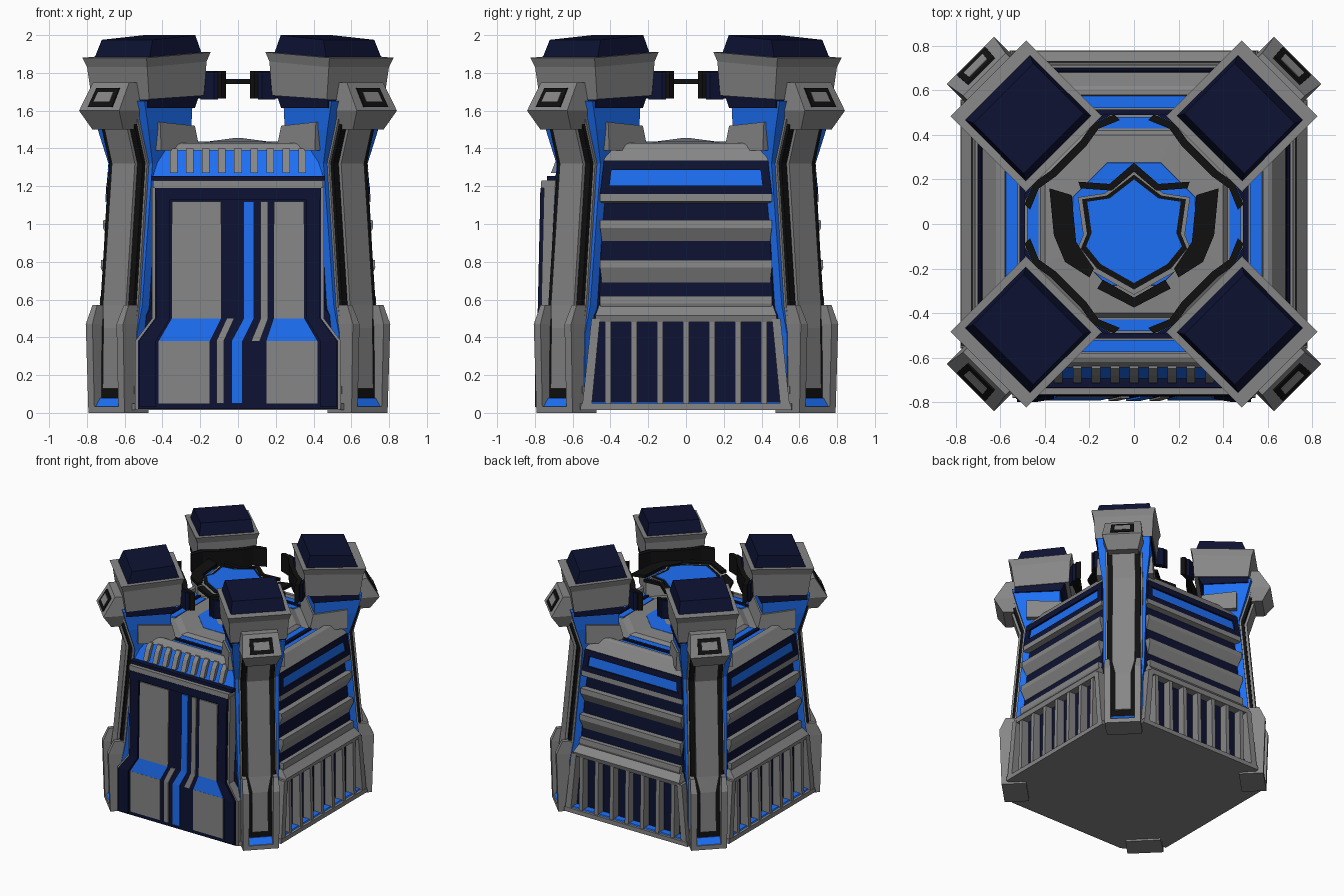
import bpy, bmesh
from math import radians
from mathutils import Matrix

def mat(name, c):
    m = bpy.data.materials.new(name)
    m.diffuse_color = (*c, 1)
    return m

NAVY = mat("navy", (0.004, 0.006, 0.032))
BLUE = mat("blue", (0.012, 0.16, 0.92))
BLACK = mat("black", (0.005, 0.005, 0.005))
GREY = mat("grey", (0.24, 0.24, 0.24))

def rings(name, secs, col, ang=0):
    """Skin a stack of equal-length closed rings, capped, turned about z."""
    bm = bmesh.new()
    vs = [[bm.verts.new(p) for p in s] for s in secs]
    n = len(secs[0])
    for a, b in zip(vs, vs[1:]):
        for i in range(n):
            j = (i + 1) % n
            bm.faces.new((a[i], a[j], b[j], b[i]))
    bm.faces.new(vs[0])
    bm.faces.new(vs[-1])
    bmesh.ops.recalc_face_normals(bm, faces=bm.faces)
    bm.transform(Matrix.Rotation(radians(ang), 4, 'Z'))
    me = bpy.data.meshes.new(name)
    bm.to_mesh(me)
    bm.free()
    me.materials.append(col)
    ob = bpy.data.objects.new(name, me)
    bpy.context.collection.objects.link(ob)

def loft(name, rows, col=GREY, ang=0):
    """rows: (z or (z_out, z_in), x0, x1, out, in); 'out' points to -y."""
    secs = []
    for z, x0, x1, o, i in rows:
        zo, zi = z if isinstance(z, tuple) else (z, z)
        secs.append([(x0, -o, zo), (x1, -o, zo), (x1, -i, zi), (x0, -i, zi)])
    rings(name, secs, col, ang)

def sym(name, rows, col=GREY, ang=0):
    """rows: (z, half width, out, in)"""
    loft(name, [(z, -w, w, o, i) for z, w, o, i in rows], col, ang)

def octa(name, rows, col=GREY):
    """rows: (z, half size, half length of flat side)"""
    rings(name, [[(w, -h, z), (h, -w, z), (h, w, z), (w, h, z),
                  (-w, h, z), (-h, w, z), (-h, -w, z), (-w, -h, z)] for z, h, w in rows], col)

def prism(name, pts, z0, z1, col=GREY, ang=0):
    rings(name, [[(x, y, z) for x, y in pts] for z in (z0, z1)], col, ang)

def lerp(z, table):
    for (a, p), (b, q) in zip(table, table[1:]):
        if z <= b:
            return p + (q - p) * (z - a) / (b - a)
    return table[-1][1]

# core body and roof
octa("base_plate", [(0.015, 0.775, 0.54), (0.05, 0.775, 0.54)])
octa("core_body", [(0.03, 0.70, 0.55), (0.5, 0.70, 0.5), (0.55, 0.70, 0.46), (1.33, 0.645, 0.43)], NAVY)
octa("roof", [(1.31, 0.64, 0.43), (1.39, 0.60, 0.38), (1.405, 0.42, 0.22), (1.43, 0.40, 0.18), (1.435, 0.28, 0.12)])
octa("roof_centre", [(1.43, 0.28, 0.12), (1.437, 0.275, 0.12)], BLUE)
octa("roof_peak", [(1.43, 0.21, 0.09), (1.455, 0.02, 0.01)])
for a in (0, 90, 180, 270):
    sym("roof_outer_panel", [(1.38, 0.27, 0.575, 0.52), (1.405, 0.26, 0.575, 0.52)], BLUE, a)
    sym("roof_divider", [(1.38, 0.26, 0.515, 0.49), (1.415, 0.25, 0.515, 0.49)], NAVY, a)
    sym("roof_inner_panel", [(1.38, 0.22, 0.48, 0.43), (1.41, 0.20, 0.48, 0.43)], BLUE, a)

# louvred side walls (right, back, left)
for a in (90, 180, 270):
    sym("skirt_bottom_rail", [(0.015, 0.56, 0.78, 0.6), (0.05, 0.555, 0.78, 0.6)], GREY, a)
    sym("skirt_floor", [(0.05, 0.53, 0.76, 0.6), (0.058, 0.53, 0.755, 0.6)], BLUE, a)
    sym("skirt_top_rail", [(0.48, 0.48, 0.765, 0.6), (0.515, 0.48, 0.775, 0.6), (0.57, 0.46, 0.72, 0.6)], GREY, a)
    for i in range(-3, 4):
        x = i * 0.138
        loft("skirt_rib", [(0.04, x - .016, x + .016, 0.77, 0.6), (0.49, x - .016, x + .016, 0.76, 0.6)], GREY, a)
    for s in (-1, 1):
        loft("skirt_jamb", [(0.03, s * .50, s * .55, 0.778, 0.6), (0.5, s * .455, s * .50, 0.77, 0.6)], GREY, a)
        loft("window_jamb", [(1.16, s * .41, s * .455, 0.70, 0.6), (1.325, s * .39, s * .435, 0.685, 0.6)], NAVY, a)
    for t, low, tip in ((0.6, 0.10, 0.732), (0.79, 0.10, 0.727), (1.0, 0.09, 0.716), (1.14, 0.03, 0.703)):
        wall = 0.70 - 0.07 * (t - low - 0.55)
        sym("louvre", [(t - low, 0.445, wall + .003, 0.58), (t - .02, 0.455, tip, 0.58), (t + .02, 0.455, tip - .003, 0.58)], GREY, a)
    sym("window_sill", [(1.16, 0.45, 0.70, 0.6), (1.205, 0.45, 0.697, 0.6)], NAVY, a)
    sym("window_head", [(1.285, 0.44, 0.69, 0.6), (1.335, 0.435, 0.685, 0.6)], NAVY, a)
    sym("window_pane", [(1.19, 0.42, 0.687, 0.6), (1.31, 0.42, 0.672, 0.6)], BLUE, a)
    sym("cornice", [(1.335, 0.435, 0.68, 0.56), (1.42, 0.41, 0.62, 0.58), (1.428, 0.40, 0.605, 0.58)], GREY, a)

# front door
DOOR = [(0, 0.787), (0.38, 0.787), (0.5, 0.774), (0.95, 0.772), (1.3, 0.752)]

def strip(name, rows, t, col=GREY):
    loft(name, [(z, a, b, lerp(z, DOOR) + t, 0.62) for z, a, b in rows], col)

strip("door_slab", [(0.02, -.53, .53), (0.38, -.53, .53), (0.5, -.44, .44), (1.19, -.44, .44)], 0, NAVY)
for s in (-1, 1):
    strip("door_trim", [(0.02, s * .53, s * .545), (0.38, s * .53, s * .545), (0.5, s * .44, s * .455), (1.2, s * .44, s * .455)], -.006)
    strip("door_border", [(0.03, s * .435, s * .525), (0.38, s * .435, s * .525), (0.5, s * .36, s * .435), (1.18, s * .36, s * .435)], .012, NAVY)
for s, inner in ((-1, 0.09), (1, 0.19)):
    strip("door_upper_panel", [(0.5, s * inner, s * .35), (1.12, s * inner, s * .35)], .006)
    strip("door_slope_panel", [(0.38, s * .15, s * .42), (0.5, s * inner, s * .35)], .005, BLUE)
    strip("door_lower_panel", [(0.05, s * .15, s * .42), (0.38, s * .15, s * .42)], .006)
strip("door_blue_stripe", [(0.05, -.035, .025), (0.38, -.035, .025), (0.5, .03, .085), (1.12, .03, .085)], .008, BLUE)
strip("door_left_stripe", [(0.05, -.115, -.075), (0.38, -.115, -.075), (0.5, -.06, -.02)], .008)
strip("door_right_stripe", [(0.38, .07, .115), (0.5, .12, .16), (1.12, .12, .16)], .008)
strip("door_head", [(1.13, -.44, .44), (1.19, -.44, .44)], .012, NAVY)
strip("door_lintel", [(1.19, -.45, .45), (1.23, -.45, .45)], .01)
strip("door_lintel_top", [(1.23, -.46, .46), (1.255, -.46, .46)], -.02, NAVY)
sym("front_grille_back", [(1.24, 0.455, 0.70, 0.58), (1.405, 0.40, 0.625, 0.58)], BLUE)
sym("front_grille_cap", [(1.39, 0.40, 0.645, 0.58), (1.42, 0.38, 0.62, 0.58), (1.43, 0.37, 0.60, 0.58)])
for i in range(9):
    x = -0.34 + i * 0.085
    loft("front_grille_rib", [(1.27, x - .02, x + .02, 0.715, 0.59), (1.36, x - .02, x + .02, 0.68, 0.59), (1.40, x - .02, x + .02, 0.65, 0.59)])

# corner columns, feet, heads (built along the diagonals)
SPINE = [(0.03, 0.145, 0.90, 0.8), (0.42, 0.145, 0.90, 0.8), (0.57, 0.155, 0.872, 0.7),
         (1.32, 0.165, 0.805, 0.54), (1.5, 0.19, 0.86, 0.54), (1.65, 0.20, 0.90, 0.54)]
PATH = [(z, u) for z, w, u, i in SPINE]

def along(name, z0, w, t, col, ang, foot_w):
    sym(name, [(z, foot_w if z < 0.5 else w, lerp(z, PATH) + t, 0.7)
               for z in (z0, 0.45, 0.57, 1.32, 1.5, 1.6)], col, ang)

for a in (45, 135, 225, 315):
    sym("column", SPINE, BLUE, a)
    along("column_plate", 0.1, 0.138, 0.014, GREY, a, 0.138)
    along("column_groove", 0.06, 0.125, 0.034, BLACK, a, 0.10)
    along("column_strip", 0.13, 0.086, 0.053, GREY, a, 0.06)
    for s in (-1, 1):
        loft("foot_rail", [(0, s * .09, s * .135, 0.985, 0.83), (0.47, s * .09, s * .14, 1.0, 0.83), (0.57, s * .10, s * .135, 0.955, 0.83)], GREY, a)
    sym("foot_plate", [(0, 0.13, 0.985, 0.8), (0.035, 0.13, 0.985, 0.8)], GREY, a)
    sym("foot_glow", [(0.035, 0.09, 0.975, 0.8), (0.08, 0.09, 0.94, 0.8)], BLUE, a)
    # clamp on the outer corner
    sym("clamp", [(1.50, 0.115, 0.975, 0.8), (1.60, 0.15, 1.04, 0.8), (1.75, 0.135, 0.95, 0.8)], GREY, a)
    sym("clamp_window", [(1.62, 0.09, 1.036, 0.85), (1.72, 0.085, 0.976, 0.85)], BLACK, a)
    sym("clamp_window_core", [(1.648, 0.06, 1.022, 0.85), (1.70, 0.057, 0.991, 0.85)], GREY, a)
    # neck and head
    sym("neck_wedge", [(1.39, 0.215, 0.79, 0.50), ((1.54, 1.52), 0.207, 0.79, 0.53)], GREY, a)
    sym("neck_collar", [(1.615, 0.208, 0.88, 0.53), (1.68, 0.208, 0.88, 0.50)], NAVY, a)
    sym("head", [((1.66, 1.68), 0.215, 0.88, 0.47), ((1.83, 1.86), 0.225, 0.905, 0.46), ((1.88, 1.91), 0.24, 0.925, 0.445)], GREY, a)
    sym("head_cap", [((1.86, 1.89), 0.21, 0.875, 0.475), ((1.975, 2.0), 0.19, 0.83, 0.51)], NAVY, a)
    # curved bracket on the inner side
    p = [(-.285, .375), (-.19, .415), (-.10, .40), (.10, .40), (.19, .415), (.285, .375)]
    prism("bracket", [(x, -u) for x, u in p] + [(x, -u - .035) for x, u in reversed(p)], 1.665, 1.81, BLACK, a)
    for s in (-1, 1):
        prism("bracket_skin", [(s * .27, -.418), (s * .19, -.452), (s * .19, -.47), (s * .26, -.44)], 1.66, 1.805, NAVY, a)

# floating angular panel with trim
def mirror(half):
    return half + [(-x, y) for x, y in reversed(half) if x]

def grow(pts, k):
    return [(x * k, y * k) for x, y in pts]

plate = mirror([(0, .20), (.11, .115), (.21, .10), (.19, -.04), (.215, -.10), (.15, -.18), (0, -.265)])
prism("floating_plate_rim", grow(plate, 1.2), 1.742, 1.757, GREY)
prism("floating_plate_back", grow(plate, 1.11), 1.742, 1.762, BLACK)
prism("floating_plate", plate, 1.755, 1.768, BLUE)
prism("floating_lower_trim", mirror([(0, -.33), (.14, -.25), (.165, -.29), (0, -.375)]), 1.742, 1.765, BLACK)
for s in (-1, 1):
    prism("floating_wing", [(s * x, y) for x, y in ((.38, .16), (.28, .13), (.26, -.08), (.18, -.20), (.20, -.24), (.31, -.17), (.36, -.05))], 1.742, 1.766, BLACK)
    prism("floating_upper_trim", [(s * x, y) for x, y in ((0, .275), (.11, .18), (.25, .19), (.24, .16), (.10, .15), (0, .235))], 1.742, 1.766, BLACK)
